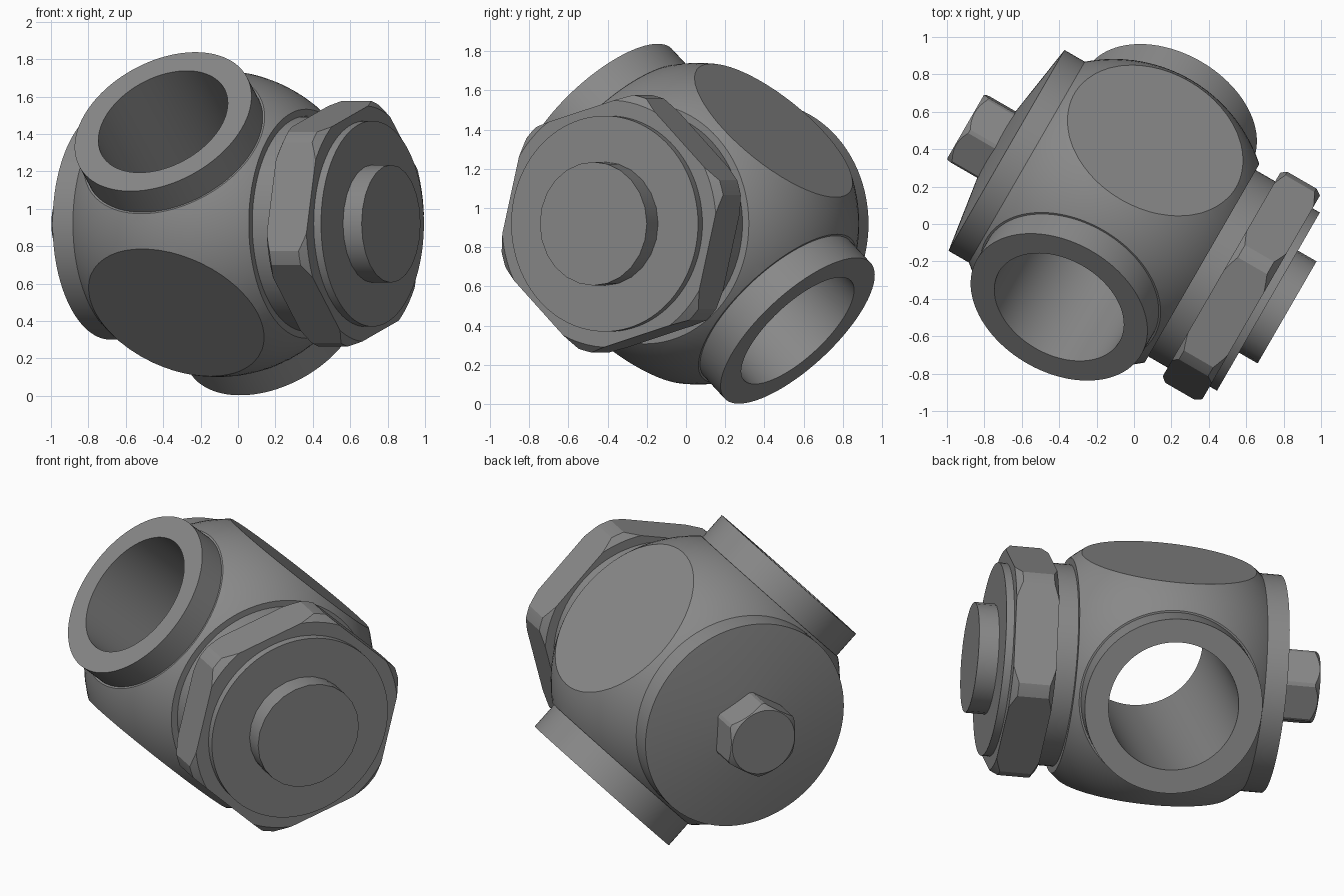
import bpy, bmesh
from math import radians, sin, cos, pi, sqrt
from mathutils import Matrix, Vector

cube = bpy.data.objects.get("Cube")
if cube:
    bpy.data.objects.remove(cube)

metal = bpy.data.materials.new("grey_metal")
metal.use_nodes = True
GREY = (0.25, 0.25, 0.25, 1)
metal.diffuse_color = GREY
metal.node_tree.nodes["Principled BSDF"].inputs["Base Color"].default_value = GREY

# Valve frame: local z runs along the main axis, local y is up
axis = Vector((cos(radians(30)), -sin(radians(30)), 0))
side = Vector((sin(radians(30)), cos(radians(30)), 0))
frame = Matrix((side, (0, 0, 1), axis)).transposed().to_4x4()
frame.translation = (0, 0, 0.92)

TILT = radians(43)
pipe_dir = Vector((-cos(TILT), sin(TILT), 0))
flat_dir = Vector((sin(TILT), cos(TILT), 0))
MID = Vector((0, 0, -0.125))


def lathe(profile, steps=96):
    """Revolve (radius, height) points around local z."""
    bm = bmesh.new()
    verts = [bm.verts.new((r, 0, z)) for r, z in profile]
    edges = [bm.edges.new(pair) for pair in zip(verts, verts[1:])]
    bmesh.ops.spin(bm, geom=verts + edges, cent=(0, 0, 0), axis=(0, 0, 1),
                   angle=2 * pi, steps=steps)
    bmesh.ops.remove_doubles(bm, verts=bm.verts, dist=1e-4)
    return bm


def slice_off(bm, point, normal, fill=True):
    """Cut away everything beyond a plane, closing the cut if wanted."""
    geom = bm.verts[:] + bm.edges[:] + bm.faces[:]
    cut = bmesh.ops.bisect_plane(bm, geom=geom, plane_co=point, plane_no=normal,
                                 clear_outer=True)["geom_cut"]
    if fill:
        edges = [e for e in cut if isinstance(e, bmesh.types.BMEdge)]
        bmesh.ops.holes_fill(bm, edges=edges, sides=0)


def hex_cut(bm, inradius, corner):
    """Trim a turned blank to six wrench flats."""
    for i in range(6):
        a = radians(corner + 30 + 60 * i)
        n = Vector((cos(a), sin(a), 0))
        slice_off(bm, n * inradius, n)


def finish(name, bm, matrix=Matrix()):
    bmesh.ops.recalc_face_normals(bm, faces=bm.faces)
    mesh = bpy.data.meshes.new(name)
    bm.to_mesh(mesh)
    bm.free()
    mesh.materials.append(metal)
    ob = bpy.data.objects.new(name, mesh)
    bpy.context.collection.objects.link(ob)
    ob.matrix_world = frame @ matrix
    bpy.ops.object.select_all(action="DESELECT")
    ob.select_set(True)
    bpy.context.view_layer.objects.active = ob
    bpy.ops.object.shade_smooth_by_angle(angle=radians(20))
    return ob


# Ball-shaped body with flat ends, two flat sides and two pipe openings
BALL, SEAT = 0.82, 0.635
arc = [radians(180 * i / 48) for i in range(49)]
body = lathe([(BALL * sin(t), MID.z - BALL * cos(t)) for t in arc])
for s in (-1, 1):
    slice_off(body, MID + Vector((0, 0, 0.545 * s)), (0, 0, s))
    slice_off(body, MID + flat_dir * 0.65 * s, flat_dir * s)
    slice_off(body, MID + pipe_dir * SEAT * s, pipe_dir * s, fill=False)
finish("valve_body", body)

# Open through pipe, with a shoulder closing each body opening
rim = sqrt(BALL ** 2 - SEAT ** 2)
END, OUT, BORE = 0.8, 0.508, 0.372
pipe = lathe([(BORE, -END), (OUT, -END), (OUT, -SEAT), (rim, -SEAT),
              (rim - 0.03, -SEAT + 0.02), (rim - 0.03, SEAT - 0.02),
              (rim, SEAT), (OUT, SEAT), (OUT, END), (BORE, END), (BORE, -END)])
turn = Vector((0, 0, 1)).rotation_difference(pipe_dir).to_matrix().to_4x4()
finish("through_pipe", pipe, Matrix.Translation(MID) @ turn)

# Shallow conical cover and its bolt
finish("end_cover", lathe([(0, -0.66), (0.62, -0.66), (0.62, -0.787),
                           (0.2, -0.85), (0, -0.85)]))
bolt = lathe([(0, -0.83), (0.225, -0.83), (0.225, -1.01), (0.195, -1.04), (0, -1.04)])
hex_cut(bolt, 0.2, 33)
finish("cover_bolt", bolt)

# Collar, large chamfered nut, flange and button on the other end
finish("nut_collar", lathe([(0, 0.4), (0.575, 0.4), (0.575, 0.55), (0, 0.55)]))
nut = lathe([(0, 0.54), (0.63, 0.54), (0.668, 0.57), (0.668, 0.75),
             (0.63, 0.785), (0, 0.785)])
hex_cut(nut, 0.597, 16)
finish("large_nut", nut)
finish("nut_flange", lathe([(0, 0.77), (0.55, 0.77), (0.55, 0.83), (0, 0.83)]))
finish("end_button", lathe([(0, 0.82), (0.315, 0.82), (0.315, 0.945), (0, 0.945)], 24))
